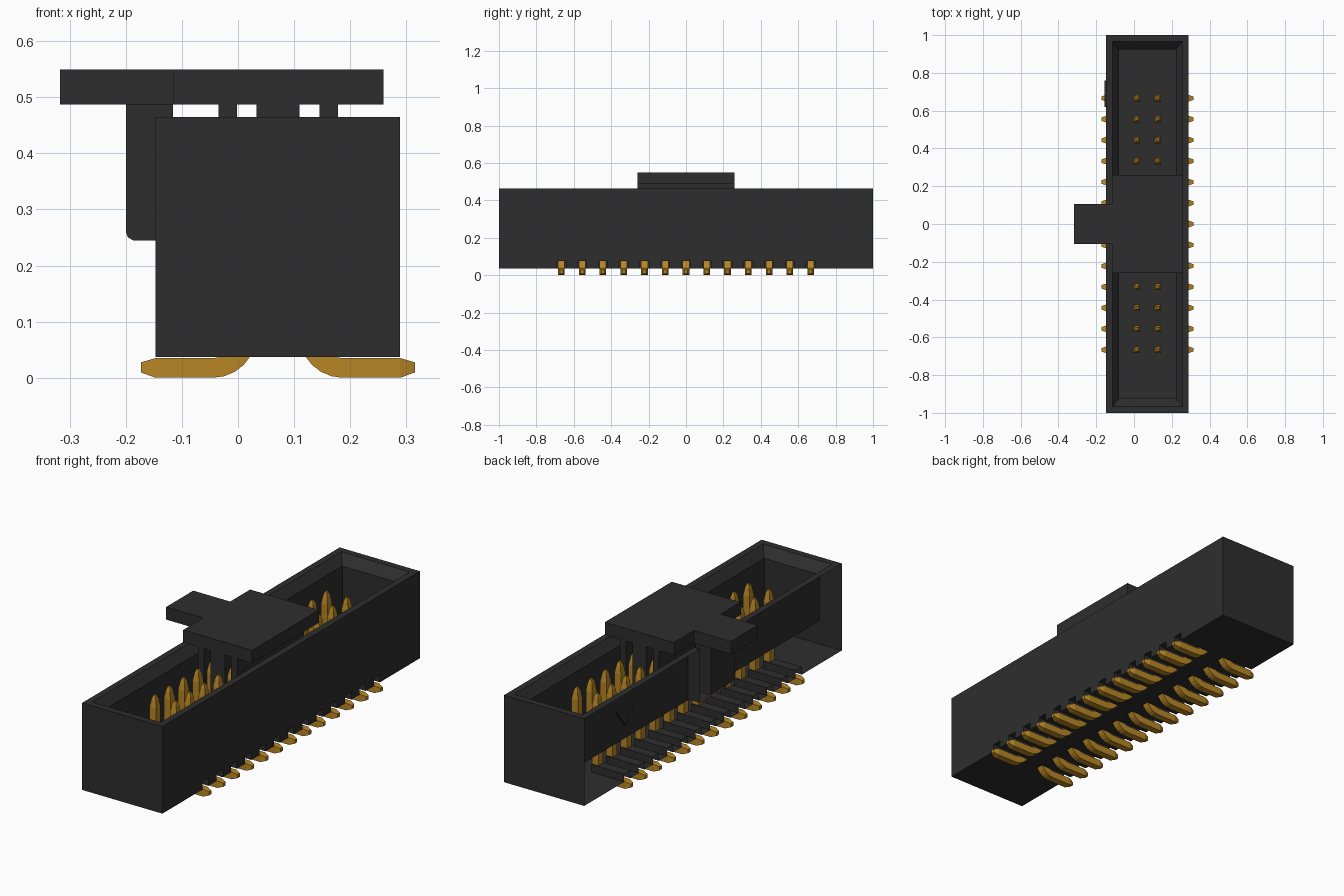
import bpy, bmesh, math
from mathutils import Vector

if "Cube" in bpy.data.objects:
    bpy.data.objects.remove(bpy.data.objects["Cube"], do_unlink=True)


def material(name, rgb):
    m = bpy.data.materials.new(name)
    m.use_nodes = True
    m.diffuse_color = (*rgb, 1)
    b = m.node_tree.nodes["Principled BSDF"]
    b.inputs["Base Color"].default_value = (*rgb, 1)
    b.inputs["Roughness"].default_value = 0.6
    return m


BLACK = material("black plastic", (0.027, 0.027, 0.027))
GOLD = material("gold metal", (0.48, 0.24, 0.018))


def finish(name, bm, mat):
    bmesh.ops.recalc_face_normals(bm, faces=bm.faces)
    me = bpy.data.meshes.new(name)
    bm.to_mesh(me)
    bm.free()
    ob = bpy.data.objects.new(name, me)
    me.materials.append(mat)
    bpy.context.collection.objects.link(ob)
    return ob


def loft(bm, rings):
    """Skin a closed solid through rings with equal point counts."""
    vs = [[bm.verts.new(p) for p in r] for r in rings]
    n = len(vs[0])
    for a, b in zip(vs, vs[1:]):
        for i in range(n):
            j = (i + 1) % n
            bm.faces.new((a[i], a[j], b[j], b[i]))
    bm.faces.new(vs[0][::-1])
    bm.faces.new(vs[-1])


def rect(x0, x1, y0, y1, z):
    return [(x0, y0, z), (x1, y0, z), (x1, y1, z), (x0, y1, z)]


def box(name, x0, x1, y0, y1, z0, z1, mat=BLACK):
    bm = bmesh.new()
    loft(bm, [rect(x0, x1, y0, y1, z0), rect(x0, x1, y0, y1, z1)])
    return finish(name, bm, mat)


def cut(target, cutter):
    cutter.hide_render = True
    mod = target.modifiers.new("cut", 'BOOLEAN')
    mod.operation = 'DIFFERENCE'
    mod.solver = 'EXACT'
    mod.object = cutter
    bpy.context.view_layer.objects.active = target
    bpy.ops.object.modifier_apply(modifier=mod.name)
    bpy.data.objects.remove(cutter, do_unlink=True)


# Main dimensions
X0, X1 = -0.147, 0.289
XC = (X0 + X1) / 2
ZB, ZT = 0.037, 0.465
PITCH, COUNT = 0.111, 13
pin_ys = [(i - (COUNT - 1) / 2) * PITCH for i in range(COUNT)]

# Housing with a chamfered cavity
housing = box("housing", X0, X1, -1, 1, ZB, ZT)
bm = bmesh.new()
hw, hl = 0.151, 0.925
loft(bm, [rect(XC - hw, XC + hw, -hl, hl, 0.195),
          rect(XC - hw, XC + hw, -hl, hl, 0.42),
          rect(XC - hw - 0.035, XC + hw + 0.035, -hl - 0.042, hl + 0.042, ZT),
          rect(XC - hw - 0.035, XC + hw + 0.035, -hl - 0.042, hl + 0.042, 0.6)])
cut(housing, finish("cavity_cutter", bm, BLACK))

# Key notch in the right wall
cut(housing, box("notch_cutter", -0.2, 0.0, -0.1, 0.1, 0.2, 0.6))

# Slots under the floor for the pin tails
bm = bmesh.new()
for y in pin_ys:
    for s in (-1, 1):
        a, b = sorted((XC + s * 0.04, XC + s * 0.26))
        loft(bm, [rect(a, b, y - 0.024, y + 0.024, -0.05),
                  rect(a, b, y - 0.024, y + 0.024, 0.075)])
cut(housing, finish("slot_cutter", bm, BLACK))

# The right outer skin is open
bm = bmesh.new()
bm.from_mesh(housing.data)
skin = [f for f in bm.faces
        if all(abs(v.co.x - X0) < 1e-4 for v in f.verts)]
bmesh.ops.delete(bm, geom=skin, context='FACES_ONLY')
bm.to_mesh(housing.data)
bm.free()

# Triangular first-pin mark on the right wall
bm = bmesh.new()
tri = [(0.62, 0.405), (0.76, 0.405), (0.69, 0.315)]
loft(bm, [[(x, y, z) for y, z in tri] for x in (-0.155, X0)])
finish("first_pin_mark", bm, BLACK)


def pin_rings(y, side):
    """Square wire: flat tail, quarter bend, upright post with tapered tips."""
    h = 0.0175
    path = [((-0.173, 0.0185), 0, 0.009), ((X0, h), 0, h)]
    R = 0.0605
    for k in range(7):
        t = math.pi / 2 * k / 6
        path.append(((-0.045 + R * math.sin(t), h + R * (1 - math.cos(t))), t, h))
    path += [((0.0155, 0.365), math.pi / 2, h),
             ((0.0155, 0.40), math.pi / 2, 0.012),
             ((0.0155, 0.42), math.pi / 2, 0.006)]
    rings = []
    for (x, z), t, r in path:
        n = Vector((-math.sin(t), 0, math.cos(t)))
        ring = []
        for a, b in ((-1, -1), (1, -1), (1, 1), (-1, 1)):
            p = Vector((x, y + a * r, z)) + n * b * r
            if side > 0:
                p.x = 2 * XC - p.x
            ring.append(p)
        rings.append(ring)
    return rings


# Two rows of contact pins
for side, name in ((-1, "right_pin_row"), (1, "left_pin_row")):
    bm = bmesh.new()
    for y in pin_ys:
        loft(bm, pin_rings(y, side))
    finish(name, bm, GOLD)

# Pick-up cap: plate with a side tab
bm = bmesh.new()
outline = [(-0.116, -0.26), (0.259, -0.26), (0.259, 0.26), (-0.116, 0.26),
           (-0.116, 0.105), (-0.317, 0.105), (-0.317, -0.105), (-0.116, -0.105)]
loft(bm, [[(x, y, z) for x, y in outline] for z in (0.487, 0.549)])
finish("cap_plate", bm, BLACK)

# Ribs gripping the pin rows
for i, (a, b) in enumerate(((-0.035, -0.002), (0.033, 0.11), (0.145, 0.178))):
    box(f"cap_rib_{i + 1}", a, b, -0.26, 0.26, 0.21, 0.487)

# Key leg with a rounded lower outer edge
bm = bmesh.new()
prof = [(-0.116, 0.487), (-0.2, 0.487), (-0.2, 0.26), (-0.196, 0.25),
        (-0.187, 0.245), (-0.116, 0.245)]
loft(bm, [[(x, y, z) for x, z in prof] for y in (-0.09, 0.09)])
finish("cap_key_leg", bm, BLACK)
